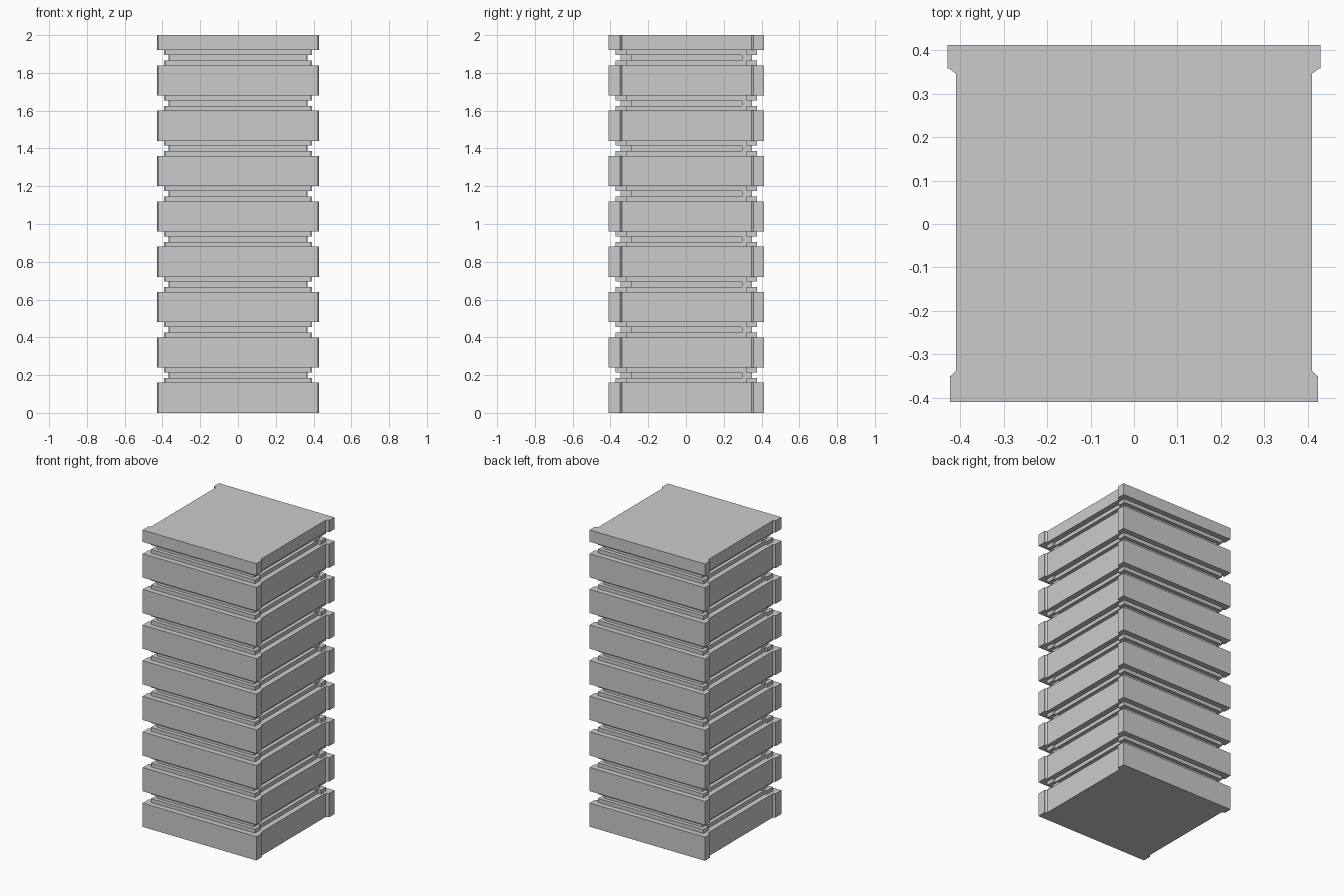
import bpy, bmesh

if "Cube" in bpy.data.objects:
    bpy.data.objects.remove(bpy.data.objects["Cube"])


def outline(inset, bevel):
    # right half of the plan: wide corner strips, recessed side between them
    f, b, s = 0.424 - inset, 0.43 - inset, 0.41 - inset
    yf, yb = -0.35 + inset, 0.358 - inset
    half = [(f, -0.41 + inset), (f, yf)]
    if bevel:
        half += [(s + 0.012, yf), (s, yf + 0.012), (s, yb - 0.012), (b - 0.004, yb)]
    else:
        half += [(s, yf), (s, yb)]
    half += [(b, yb), (b, 0.412 - inset)]
    return half + [(-x, y) for x, y in reversed(half)]


def slab(name, inset, z0, z1, bevel=False):
    bm = bmesh.new()
    face = bm.faces.new([bm.verts.new((x, y, z0)) for x, y in outline(inset, bevel)])
    ext = bmesh.ops.extrude_face_region(bm, geom=[face])
    verts = [g for g in ext["geom"] if isinstance(g, bmesh.types.BMVert)]
    bmesh.ops.translate(bm, verts=verts, vec=(0, 0, z1 - z0))
    bmesh.ops.recalc_face_normals(bm, faces=bm.faces)
    mesh = bpy.data.meshes.new(name)
    bm.to_mesh(mesh)
    bm.free()
    obj = bpy.data.objects.new(name, mesh)
    bpy.context.collection.objects.link(obj)


# repeated courses: large block, then stepped joint above it
for i in range(8):
    z = i * 0.24
    slab(f"block_{i}", 0, z, z + 0.16, bevel=True)
    slab(f"lower_ledge_{i}", 0.037, z + 0.16, z + 0.186)
    slab(f"joint_core_{i}", 0.062, z + 0.186, z + 0.215)
    slab(f"upper_ledge_{i}", 0.037, z + 0.215, z + 0.24)

# thin slab closing the top
slab("top_slab", 0, 1.92, 2.0, bevel=True)
